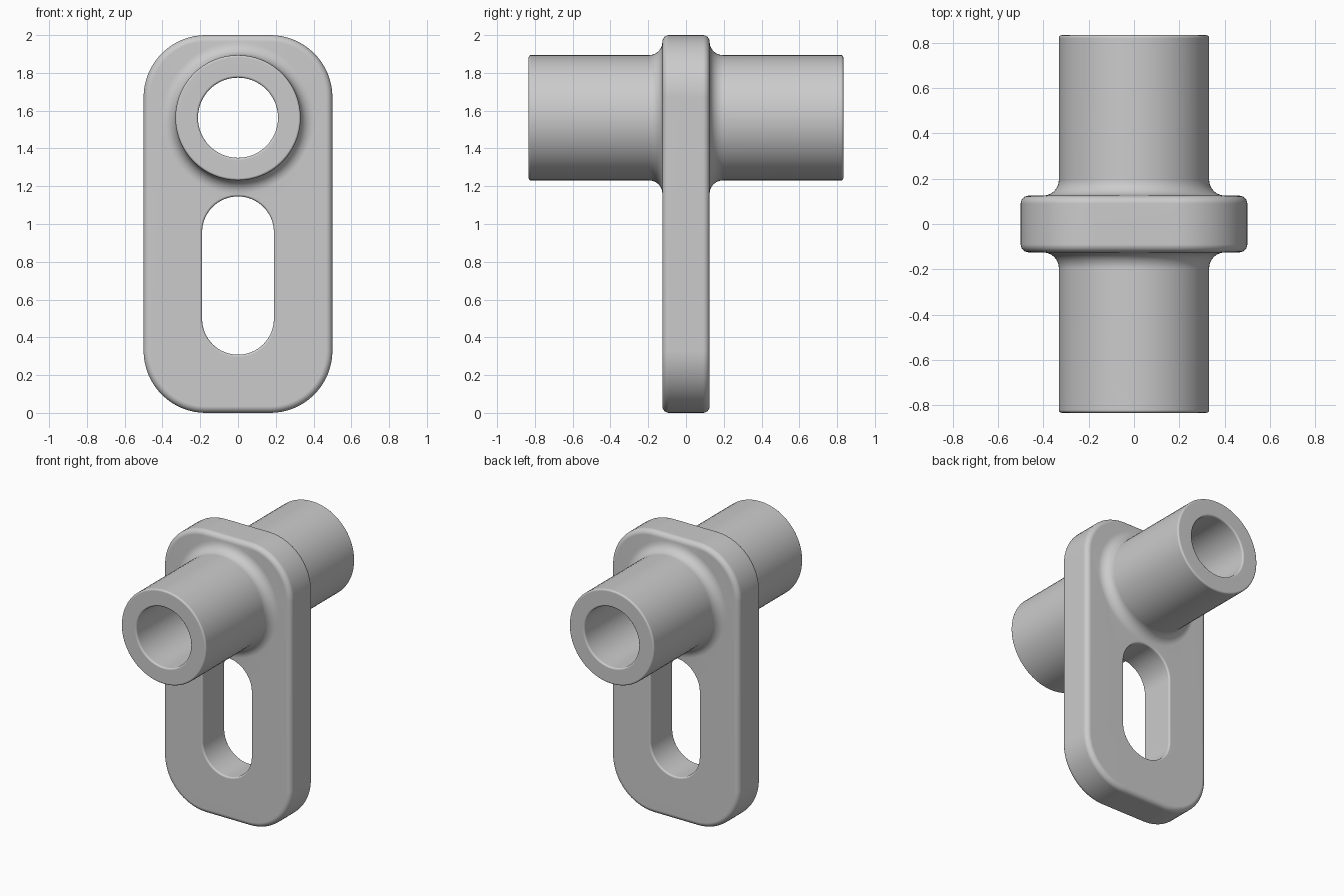
import bpy
import bmesh
from math import cos, sin, pi, radians

if "Cube" in bpy.data.objects:
    bpy.data.objects.remove(bpy.data.objects["Cube"])

HALF_PLATE = 0.125       # half thickness of the plate
HALF_TUBE = 0.833        # half length of the tube
TUBE_Z = 1.5625
TUBE_R, BORE_R, FILLET = 0.3315, 0.212, 0.07
PLATE_ROUND, SMALL_ROUND = 0.035, 0.012
STEPS = 6

grey = bpy.data.materials.new("plain_grey")
grey.use_nodes = True
colour = (0.6, 0.6, 0.6, 1)
grey.diffuse_color = colour
grey.node_tree.nodes["Principled BSDF"].inputs["Base Color"].default_value = colour


def outline(half_w, z0, z1, r, steps=16):
    """Rounded rectangle in x and z; it becomes a circle or slot when r = half_w."""
    pts = []
    corners = [(1, z1 - r), (-1, z1 - r), (-1, z0 + r), (1, z0 + r)]
    for q, (side, cz) in enumerate(corners):
        for i in range(steps + 1):
            a = (q + i / steps) * pi / 2
            p = (side * (half_w - r) + r * cos(a), cz + r * sin(a))
            if not pts or abs(p[0] - pts[-1][0]) + abs(p[1] - pts[-1][1]) > 1e-4:
                pts.append(p)
    first, last = pts[0], pts[-1]
    if abs(first[0] - last[0]) + abs(first[1] - last[1]) < 1e-4:
        pts.pop()
    return pts


def arc(cx, cy, r, start, end):
    """Quarter round in the (offset, y) profile, angles in degrees."""
    angles = [radians(start + (end - start) * i / STEPS) for i in range(STEPS + 1)]
    return [(cx + r * cos(a), cy + r * sin(a)) for a in angles]


def skin(bm, half_w, z0, z1, r, profile):
    """Sweep a profile around an outline, mirrored front to back.
    Returns the end edges that border the plate faces."""
    full = profile + [(o, -y) for o, y in reversed(profile)]
    rings = []
    for o, y in full:
        pts = outline(half_w + o, z0 - o, z1 + o, r + o)
        rings.append([bm.verts.new((x, y, z)) for x, z in pts])
    n = len(rings[0])
    for a, b in zip(rings, rings[1:]):
        for i in range(n):
            j = (i + 1) % n
            bm.faces.new((a[i], a[j], b[j], b[i]))
    return [[bm.edges.get((ring[i], ring[(i + 1) % n])) for i in range(n)]
            for ring in (rings[0], rings[-1])]


bm = bmesh.new()

# Plate rim with rounded edges
b = PLATE_ROUND
rim = skin(bm, 0.5, 0, 2, 0.33, arc(-b, HALF_PLATE - b, b, 90, 0))

# Long slot with softened edges
s = SMALL_ROUND
slot = skin(bm, 0.19, 0.308, 1.146, 0.19, arc(s, HALF_PLATE - s, s, 90, 180))

# Tube: fillet from the plate, outer wall, rounded lip, bore
f = FILLET
tube_profile = (arc(TUBE_R + f, HALF_PLATE + f, f, 270, 180)
                + arc(TUBE_R - s, HALF_TUBE - s, s, 0, 90)
                + arc(BORE_R + s, HALF_TUBE - s, s, 90, 180))
tube = skin(bm, 0, TUBE_Z, TUBE_Z, 0, tube_profile)

# Flat plate faces between rim, slot and fillet
for side in (0, 1):
    bmesh.ops.triangle_fill(bm, use_beauty=True,
                            edges=rim[side] + slot[side] + tube[side])

bmesh.ops.recalc_face_normals(bm, faces=bm.faces)
mesh = bpy.data.meshes.new("slotted_plate_with_tube")
bm.to_mesh(mesh)
bm.free()
mesh.materials.append(grey)
bracket = bpy.data.objects.new("slotted_plate_with_tube", mesh)
bpy.context.collection.objects.link(bracket)

# Smooth shading with clean flats
bpy.ops.object.select_all(action="DESELECT")
bracket.select_set(True)
bpy.context.view_layer.objects.active = bracket
bpy.ops.object.shade_smooth_by_angle(angle=radians(35))
weighted = bracket.modifiers.new("clean_flats", "WEIGHTED_NORMAL")
weighted.keep_sharp = True
